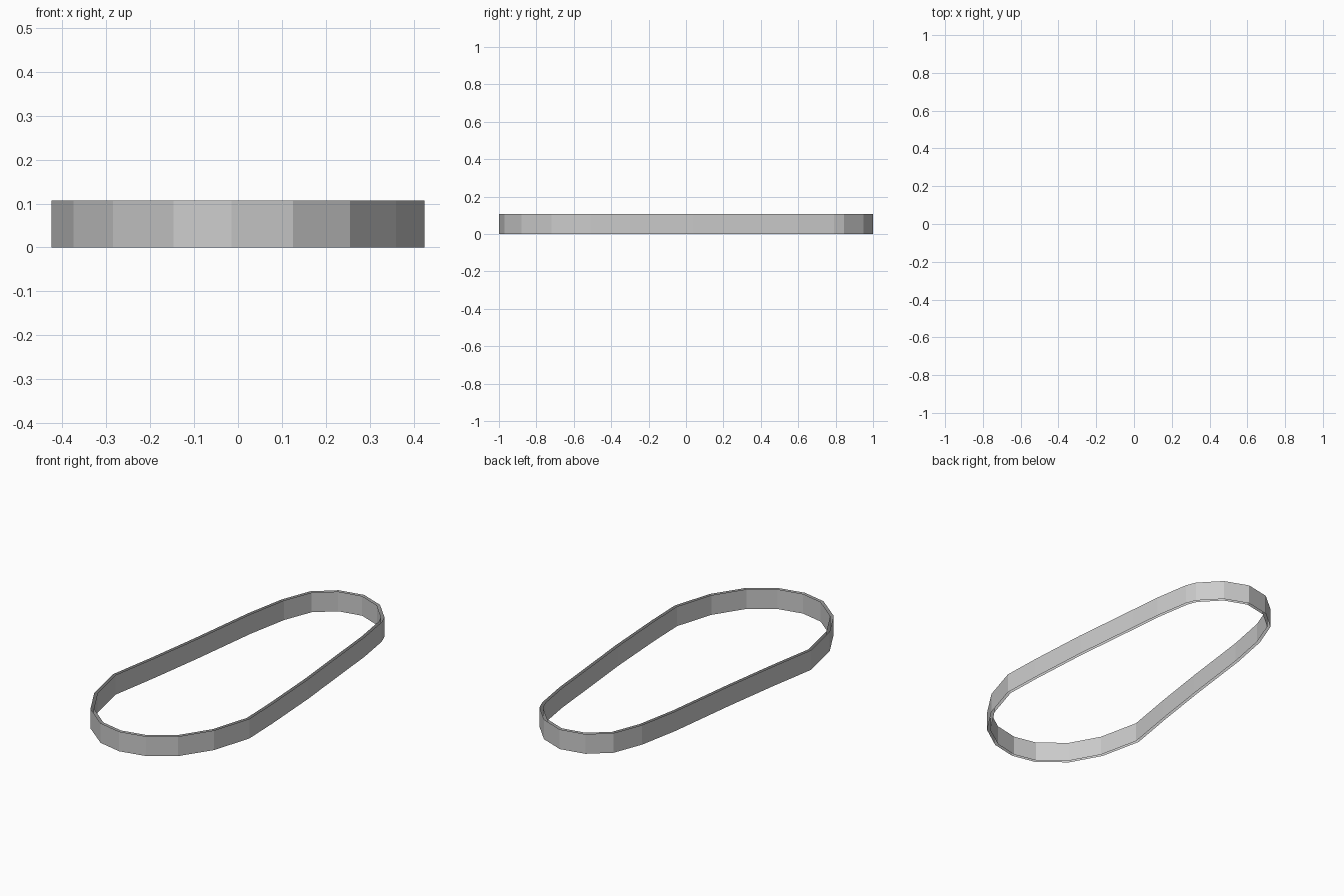
import bpy, bmesh
from mathutils import Vector

if "Cube" in bpy.data.objects:
    bpy.data.objects.remove(bpy.data.objects["Cube"])

HEIGHT = 0.107
GAP = 0.016

# Plan outline of the band, counter-clockwise from the middle of the wide front end
OUTLINE = [Vector(p) for p in [
    (-0.015, -1.0), (0.125, -0.97), (0.255, -0.88), (0.36, -0.72), (0.425, -0.51),
    (0.418, -0.3), (0.397, 0.04), (0.384, 0.17), (0.36, 0.42), (0.343, 0.6),
    (0.312, 0.79), (0.29, 0.845), (0.19, 0.95), (0.06, 1.0), (-0.075, 0.973),
    (-0.182, 0.883), (-0.243, 0.725), (-0.286, 0.5), (-0.31, 0.31), (-0.335, 0.11),
    (-0.38, -0.2), (-0.425, -0.47), (-0.375, -0.70), (-0.285, -0.862), (-0.147, -0.972)]]


def inset(points, dist):
    """Move each corner inwards by an even wall distance."""
    result = []
    for i, p in enumerate(points):
        a = (p - points[i - 1]).normalized()
        b = (points[(i + 1) % len(points)] - p).normalized()
        na, nb = Vector((-a.y, a.x)), Vector((-b.y, b.x))
        result.append(p + (na + nb) * dist / (1 + na.dot(nb)))
    return result


def wall(name, points):
    """Open vertical ribbon, without top or bottom caps."""
    bm = bmesh.new()
    low = [bm.verts.new((p.x, p.y, 0)) for p in points]
    high = [bm.verts.new((p.x, p.y, HEIGHT)) for p in points]
    for i in range(len(points)):
        j = (i + 1) % len(points)
        bm.faces.new((low[i], low[j], high[j], high[i]))
    mesh = bpy.data.meshes.new(name)
    bm.to_mesh(mesh)
    bm.free()
    bpy.context.collection.objects.link(bpy.data.objects.new(name, mesh))


# Outer skin and inner skin of the band
wall("outer_wall", OUTLINE)
wall("inner_wall", inset(OUTLINE, GAP)[::-1])
